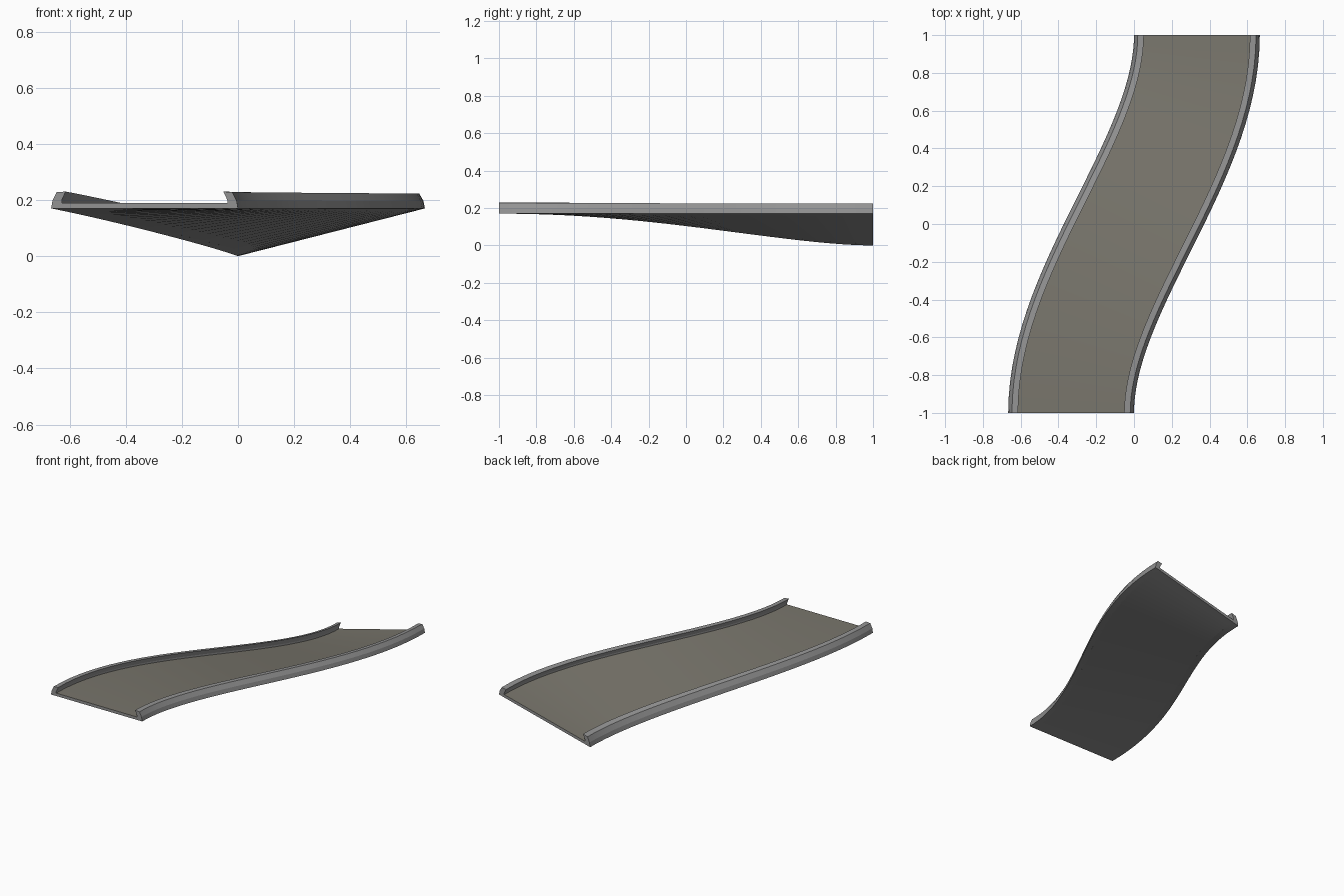
import bpy, bmesh, math

if "Cube" in bpy.data.objects:
    bpy.data.objects.remove(bpy.data.objects["Cube"])

SEGMENTS = 32
HALF = 0.333      # half width, and sideways shift of the centre line
DROP = 0.17       # how far the left edge sinks towards the back


def material(name, rgb):
    m = bpy.data.materials.new(name)
    m.diffuse_color = (*rgb, 1)
    m.use_nodes = True
    m.node_tree.nodes["Principled BSDF"].inputs["Base Color"].default_value = m.diffuse_color
    return m


stone = material("kerb grey", (0.29, 0.29, 0.29))
asphalt = material("road brown grey", (0.19, 0.18, 0.15))


def place(y, u, z):
    """Put profile point (u across, z up) on the banked S-shaped path at y."""
    s = 1.5 * y - 0.5 * y ** 3
    slope = HALF * 1.5 * (1 - y * y)
    n = math.hypot(1, slope)
    sink = DROP * (s + 1) / 2 * (HALF - u) / (2 * HALF)
    return (HALF * s + u / n, y - u * slope / n, z - sink)


def sweep(name, profile, mat):
    """Extrude a closed cross-section along the path."""
    bm = bmesh.new()
    rings = [[bm.verts.new(place(-1 + 2 * i / SEGMENTS, u, z)) for u, z in profile]
             for i in range(SEGMENTS + 1)]
    k = len(profile)
    for a, b in zip(rings, rings[1:]):
        for j in range(k):
            bm.faces.new((a[j], a[(j + 1) % k], b[(j + 1) % k], b[j]))
    bm.faces.new(rings[0])
    bm.faces.new(rings[-1])
    bmesh.ops.recalc_face_normals(bm, faces=bm.faces)
    me = bpy.data.meshes.new(name)
    bm.to_mesh(me)
    bm.free()
    me.materials.append(mat)
    ob = bpy.data.objects.new(name, me)
    bpy.context.collection.objects.link(ob)
    bpy.context.view_layer.objects.active = ob
    ob.select_set(True)
    bpy.ops.object.shade_smooth_by_angle(angle=math.radians(12))
    ob.select_set(False)
    return ob


# Road slab: grey underneath, brown-grey driving surface on top
road = sweep("road_slab", [(-0.30, 0.17), (0.30, 0.17), (0.30, 0.189), (-0.30, 0.189)], stone)
road.data.materials.append(asphalt)
for f in road.data.polygons:
    if f.normal.z > 0.5:
        f.material_index = 1

# Kerbs leaning inwards, mirrored left and right
kerb = [(0.295, 0.17), (HALF, 0.17), (0.328, 0.198), (0.313, 0.228),
        (0.281, 0.23), (0.295, 0.20), (0.295, 0.189)]
sweep("right_kerb", kerb, stone)
sweep("left_kerb", [(-u, z) for u, z in kerb], stone)
